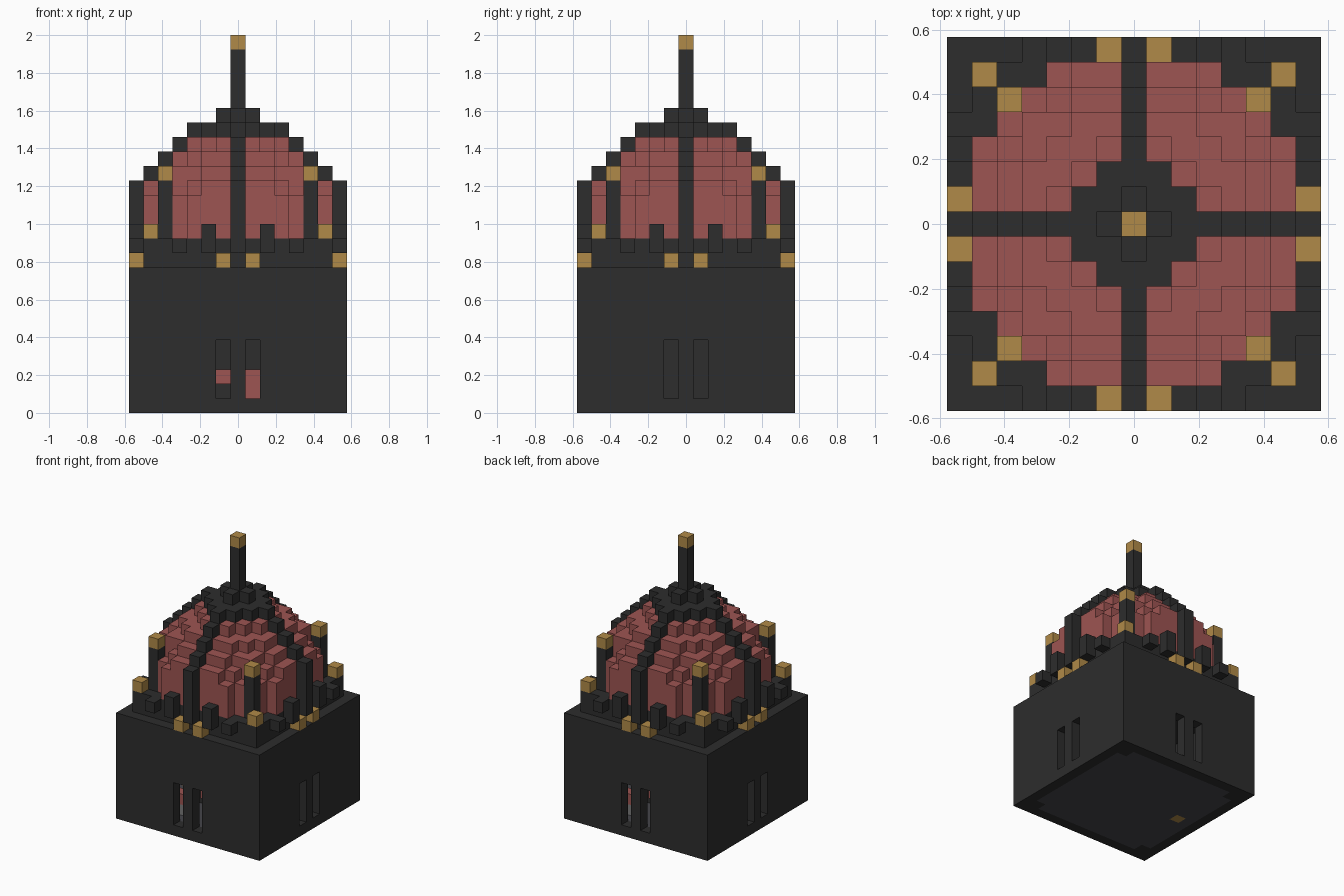
import bpy
import bmesh
from itertools import product
from mathutils import Vector

if "Cube" in bpy.data.objects:
    bpy.data.objects.remove(bpy.data.objects["Cube"])

U = 2 / 26  # edge of one block


def material(name, rgb):
    mat = bpy.data.materials.new(name)
    mat.use_nodes = True
    mat.diffuse_color = (*rgb, 1)
    mat.node_tree.nodes["Principled BSDF"].inputs["Base Color"].default_value = (*rgb, 1)
    return mat


CHARCOAL = material("charcoal", (0.026, 0.026, 0.026))
RED = material("brick red", (0.337, 0.089, 0.084))
GOLD = material("gold", (0.434, 0.254, 0.065))
SLATE = material("slate", (0.06, 0.06, 0.07))
GREY = material("grey", (0.2, 0.2, 0.2))


def box(xs, ys, zs):
    """Cells between inclusive block coordinates."""
    return set(product(*(range(a, b + 1) for a, b in (xs, ys, zs))))


def around(cells):
    """Repeat cells on all four sides."""
    out = set()
    for x, y, z in cells:
        out |= {(x, y, z), (-y, x, z), (-x, -y, z), (y, -x, z)}
    return out


def opposite(cells):
    return cells | {(-x, -y, z) for x, y, z in cells}


def blocks(name, cells, mat):
    """Build the outer skin of a set of unit blocks."""
    bm = bmesh.new()
    corners = {}

    def vert(p):
        key = tuple(round(2 * c) for c in p)
        if key not in corners:
            corners[key] = bm.verts.new(p * U)
        return corners[key]

    for cell in cells:
        centre = Vector(cell) + Vector((0, 0, 0.5))
        for axis in range(3):
            for sign in (-1, 1):
                n = Vector((0, 0, 0))
                n[axis] = sign
                if tuple(int(c) for c in Vector(cell) + n) in cells:
                    continue
                a = Vector((0, 0, 0))
                a[(axis + 1) % 3] = 0.5
                b = n.cross(a)
                mid = centre + n / 2
                bm.faces.new([vert(mid + o) for o in (a + b, b - a, -a - b, a - b)])
    bm.normal_update()
    for f in bm.faces:
        f.smooth = False
    mesh = bpy.data.meshes.new(name)
    bm.to_mesh(mesh)
    bm.free()
    mesh.materials.append(mat)
    obj = bpy.data.objects.new(name, mesh)
    bpy.context.collection.objects.link(obj)
    return obj


# Hollow square base with paired slit windows on each side
slits = around(box((-1, -1), (-7, -7), (1, 4)) | box((1, 1), (-7, -7), (1, 4)))
floor = box((-6, 6), (-6, 6), (0, 0)) - set(product((-6, 6), (-6, 6), (0,)))
lamp = {(-5, 0, 0)}
walls = box((-7, 7), (-7, 7), (0, 9)) - box((-6, 6), (-6, 6), (1, 8)) - slits - floor
blocks("base_walls", walls, CHARCOAL)
blocks("floor", floor - lamp, SLATE)
blocks("floor_lamp", lamp, GOLD)

# Interior core and seats
blocks("core", box((-2, 2), (-2, 2), (1, 8)), CHARCOAL)
blocks("seat_cushions", opposite(box((1, 1), (-3, -3), (1, 2)) | {(-1, -3, 2)}
                                 | box((-3, -2), (-5, -5), (2, 2))), RED)
blocks("seat_bases", opposite(box((-3, -2), (-5, -5), (1, 1))), GREY)

# Stepped plinth under the dome
blocks("plinth", box((-6, 6), (-6, 6), (10, 11)), CHARCOAL)

# Dome: squared radius of each layer
radii = {12: 45, 13: 45, 14: 45, 15: 40, 16: 32, 17: 20, 18: 10}
dome = {(x, y, z) for z, r in radii.items()
        for x, y in product(range(-6, 7), repeat=2) if x * x + y * y <= r}

# Four ribs stepping up to the cap
ribs = box((0, 0), (-7, -7), (11, 15))
for step in range(4):
    y = step - 6
    ribs |= box((0, 0), (y, y), (15 + step, 16 + step))
ribs = around(ribs)
cap = {(x, y, 19) for x, y in product(range(-2, 3), repeat=2) if x * x + y * y <= 5}
cap |= {(x, y, 20) for x, y in product(range(-1, 2), repeat=2) if abs(x) + abs(y) <= 1}
blocks("dome", dome - ribs, RED)
blocks("dome_ribs", ribs, CHARCOAL)
blocks("dome_cap", cap, CHARCOAL)

# Spire
blocks("spire", box((0, 0), (0, 0), (21, 24)), CHARCOAL)
blocks("spire_tip", {(0, 0, 25)}, GOLD)

# Corner pillars and golden finials
blocks("corner_pillars", around(box((5, 5), (5, 5), (12, 15))), CHARCOAL)
blocks("pillar_finials", around({(5, 5, 16)}), GOLD)
blocks("corner_finials", around({(6, 6, 12)}), GOLD)

# Overhanging posts and golden brackets along each side
posts = set()
brackets = set()
for s in (-1, 1):
    posts |= box((2 * s, 2 * s), (-7, -7), (11, 12)) | {(4 * s, -7, 11)}
    brackets.add((s, -7, 10))
blocks("parapet_posts", around(posts), CHARCOAL)
blocks("brackets", around(brackets), GOLD)
